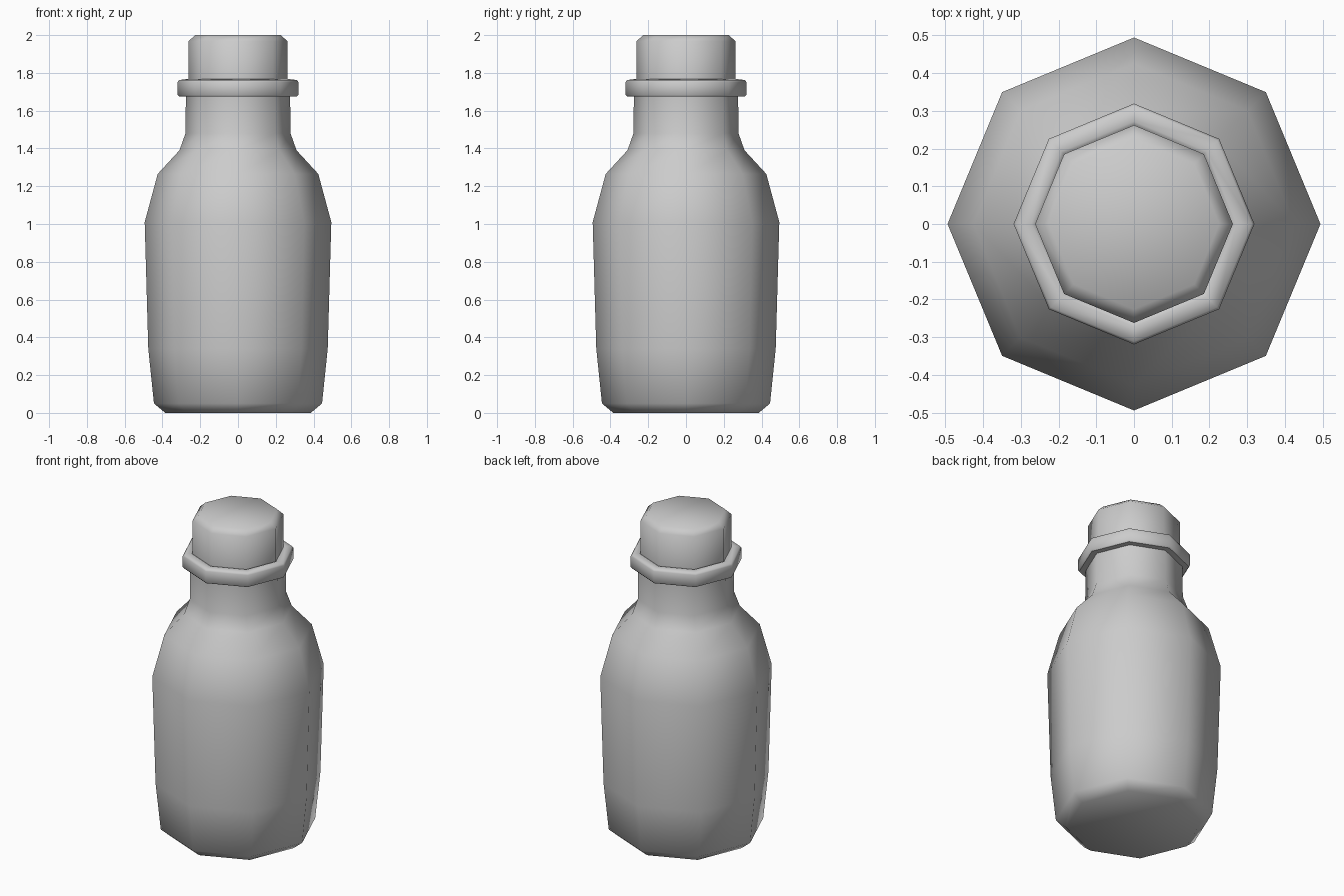
import bpy, bmesh, math

if "Cube" in bpy.data.objects:
    bpy.data.objects.remove(bpy.data.objects["Cube"])

SIDES = 8


def lathe(name, profile, cap_bottom=False, cap_top=False):
    """Turn (radius, z) points into an eight-sided shell."""
    bm = bmesh.new()
    rings = []
    for r, z in profile:
        rings.append([bm.verts.new((r * math.cos(math.tau * i / SIDES),
                                    r * math.sin(math.tau * i / SIDES), z))
                      for i in range(SIDES)])
    for low, high in zip(rings, rings[1:]):
        for i in range(SIDES):
            j = (i + 1) % SIDES
            bm.faces.new((low[i], low[j], high[j], high[i]))
    if cap_bottom:
        bm.faces.new(rings[0][::-1])
    if cap_top:
        bm.faces.new(rings[-1])
    mesh = bpy.data.meshes.new(name)
    bm.to_mesh(mesh)
    bm.free()
    obj = bpy.data.objects.new(name, mesh)
    bpy.context.collection.objects.link(obj)
    bpy.ops.object.select_all(action='DESELECT')
    obj.select_set(True)
    bpy.context.view_layer.objects.active = obj
    bpy.ops.object.shade_smooth_by_angle(angle=math.radians(50))
    return obj


# Bottle body, shoulder and neck
lathe("bottle_body", [(0.385, 0), (0.445, 0.05), (0.475, 0.34), (0.494, 1.01),
                      (0.425, 1.265), (0.31, 1.39), (0.278, 1.48), (0.276, 1.68)],
      cap_bottom=True)

# Collar ring around the neck
lathe("neck_ring", [(0.276, 1.675), (0.312, 1.675), (0.319, 1.683),
                    (0.319, 1.752), (0.312, 1.762), (0.272, 1.767), (0.262, 1.76)])

# Stopper with a chamfered top
lathe("stopper", [(0.262, 1.76), (0.262, 1.968), (0.226, 2.0)], cap_top=True)
